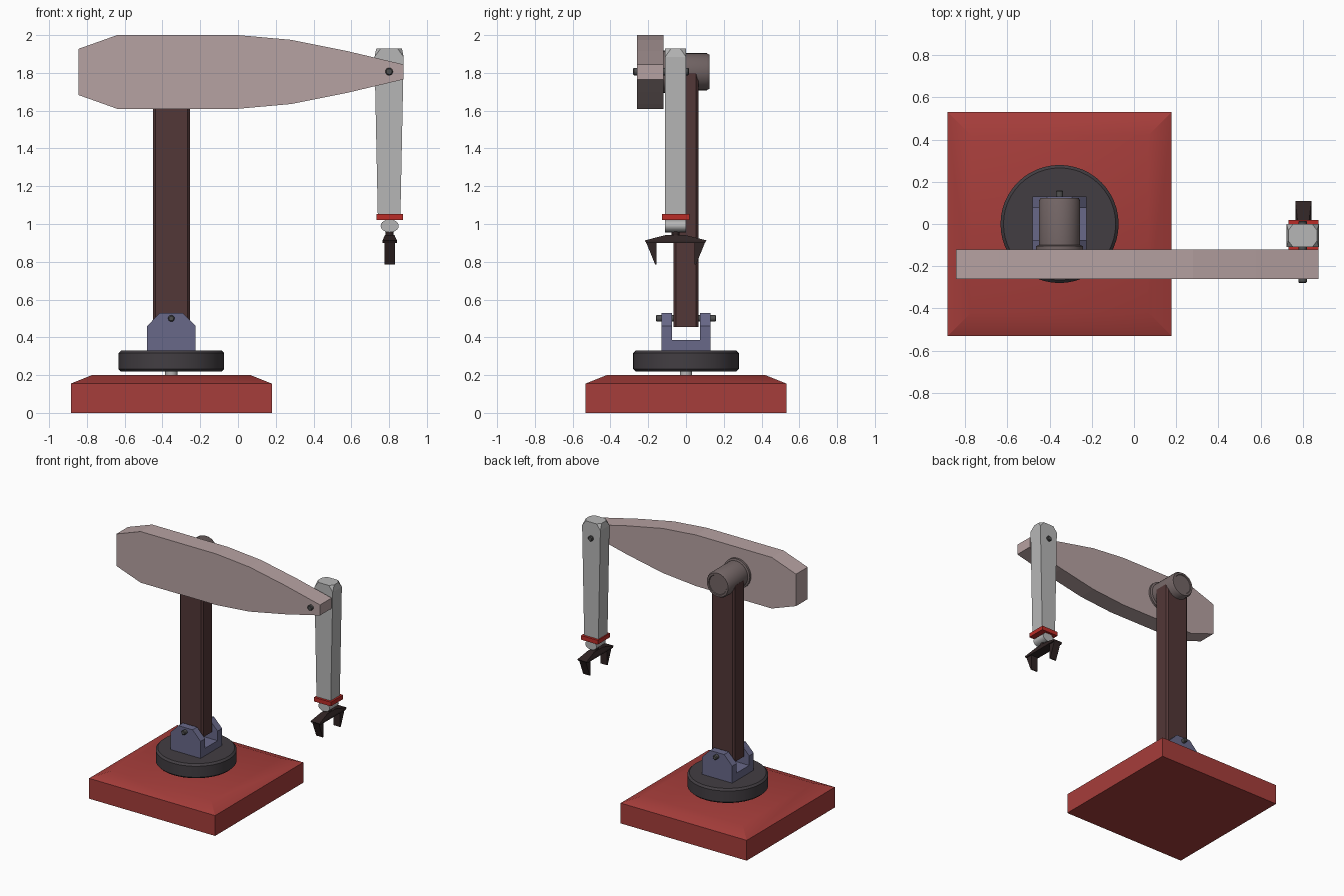
import bpy, bmesh
from math import cos, sin, pi, radians
from mathutils import Vector

if "Cube" in bpy.data.objects:
    bpy.data.objects.remove(bpy.data.objects["Cube"])

X0 = -0.353          # turntable / column axis
XF, YF = 0.80, -0.055  # forearm axis


def mat(name, rgb):
    m = bpy.data.materials.new(name)
    m.diffuse_color = (*rgb, 1)
    m.use_nodes = True
    m.node_tree.nodes["Principled BSDF"].inputs["Base Color"].default_value = m.diffuse_color
    return m


RED = mat("base red", (0.38, 0.047, 0.043))
COLLAR = mat("collar red", (0.5, 0.025, 0.02))
DARK = mat("dark rubber", (0.055, 0.048, 0.055))
BLUE = mat("blue grey", (0.14, 0.14, 0.25))
BROWN = mat("brown", (0.085, 0.038, 0.038))
PINK = mat("pink grey", (0.47, 0.36, 0.36))
MOTOR = mat("motor grey", (0.17, 0.13, 0.13))
LIGHT = mat("light grey", (0.47, 0.47, 0.47))
PIN = mat("pin grey", (0.08, 0.08, 0.08))
BLACK = mat("claw black", (0.03, 0.018, 0.018))


def finish(name, bm, material, angle=None):
    bmesh.ops.recalc_face_normals(bm, faces=bm.faces)
    me = bpy.data.meshes.new(name)
    bm.to_mesh(me)
    bm.free()
    ob = bpy.data.objects.new(name, me)
    bpy.context.collection.objects.link(ob)
    if material:
        me.materials.append(material)
    if angle:
        bpy.ops.object.select_all(action='DESELECT')
        ob.select_set(True)
        bpy.context.view_layer.objects.active = ob
        bpy.ops.object.shade_smooth_by_angle(angle=radians(angle))
    return ob


def prism(name, pts, place, a, b, material):
    """Extrude a 2D profile from a to b; place(u, v, w) gives the 3D point."""
    bm = bmesh.new()
    lo = [bm.verts.new(place(u, v, a)) for u, v in pts]
    hi = [bm.verts.new(place(u, v, b)) for u, v in pts]
    bm.faces.new(lo)
    bm.faces.new(hi)
    n = len(pts)
    for i in range(n):
        j = (i + 1) % n
        bm.faces.new((lo[i], lo[j], hi[j], hi[i]))
    return finish(name, bm, material)


def hull(name, pts, material, angle=None):
    bm = bmesh.new()
    for p in pts:
        bm.verts.new(p)
    bmesh.ops.convex_hull(bm, input=bm.verts)
    bmesh.ops.dissolve_limit(bm, angle_limit=0.01, verts=bm.verts, edges=bm.edges)
    return finish(name, bm, material, angle)


def rect(cx, cy, hx, hy, z):
    return [(cx + sx * hx, cy + sy * hy, z) for sx in (-1, 1) for sy in (-1, 1)]


def lathe(name, prof, center, axis, material, n=32, sx=1.0, sz=1.0):
    """Closed solid of revolution; prof is (radius, offset along axis)."""
    bm = bmesh.new()
    c = Vector(center)
    rings = []
    for r, h in prof:
        ring = []
        for i in range(n):
            u, v = r * cos(2 * pi * i / n) * sx, r * sin(2 * pi * i / n) * sz
            ring.append(bm.verts.new(c + Vector((u, v, h) if axis == 'Z' else (u, h, v))))
        rings.append(ring)
    for p, q in zip(rings, rings[1:]):
        for i in range(n):
            j = (i + 1) % n
            bm.faces.new((p[i], p[j], q[j], q[i]))
    bm.faces.new(rings[0])
    bm.faces.new(rings[-1])
    return finish(name, bm, material, 35)


xz = lambda u, v, w: (u, w, v)
yz = lambda u, v, w: (w, u, v)
xy = lambda u, v, w: (u, v, w)

# Base slab with sloped top border
hull("base", rect(X0, 0, .532, .532, 0) + rect(X0, 0, .532, .532, .155)
     + rect(X0, 0, .42, .42, .2), RED, 30)

# Turntable and its spindle
lathe("turntable_spindle", [(.033, .19), (.033, .23)], (X0, 0, 0), 'Z', LIGHT, 24)
lathe("turntable", [(.268, .22), (.28, .232), (.28, .316), (.266, .33)],
      (X0, 0, 0), 'Z', DARK, 48)

# U-shaped bracket: floor and two cheeks
hull("bracket_floor", rect(X0, 0, .128, .075, .33) + rect(X0, 0, .128, .075, .387), BLUE)
cheek = [(-.128, .33), (.128, .33), (.128, .46), (.06, .53), (-.06, .53), (-.128, .46)]
for side, label in ((-1, "front"), (1, "back")):
    prism("bracket_cheek_" + label, [(X0 + u, v) for u, v in cheek], xz,
          side * .075, side * .13, BLUE)
lathe("bracket_pin", [(.012, -.16), (.017, -.155), (.017, .155), (.012, .16)],
      (X0, 0, .5), 'Y', PIN, 16)

# Column with chamfered vertical edges
w, d, c = .098, .066, .013
prism("column", [(X0 + u, v) for u, v in (
    (-w, -d + c), (-w + c, -d), (w - c, -d), (w, -d + c),
    (w, d - c), (w - c, d), (-w + c, d), (-w, d - c))], xy, .455, 1.8, BROWN)

# Shoulder motor
lathe("shoulder_motor", [(.112, -.125), (.112, -.105), (.098, -.1), (.098, .11),
                         (.09, .124), (.075, .124), (.072, .119)],
      (X0, 0, 1.806), 'Y', MOTOR, 32)

# Upper arm, symmetric about its centre line
half = [(-.845, .122), (-.64, .195), (0, .195), (.28, .17), (.58, .11), (.875, .04)]
outline = [(x, 1.805 + h) for x, h in half] + [(x, 1.805 - h) for x, h in reversed(half)]
prism("upper_arm", outline, xz, -.26, -.12, PINK)
lathe("elbow_pin", [(.015, -.28), (.02, -.275), (.02, .01), (.015, .015)],
      (XF, 0, 1.807), 'Y', PIN, 16)

# Forearm: tapered box with cut top corners
top = [(XF + sx * a, YF + sy * b, 1.928) for sx in (-1, 1) for sy in (-1, 1)
       for a, b in ((.045, .055), (.068, .025))]
hull("forearm", rect(XF, YF, .06, .055, 1.05) + rect(XF, YF, .077, .055, 1.885) + top, LIGHT)
hull("wrist_collar", rect(XF + .003, YF, .071, .073, 1.02)
     + rect(XF + .003, YF, .071, .073, 1.052), COLLAR)

# Wrist barrel and neck
lathe("wrist_barrel", [(1, -.055), (1, .055)], (XF + .003, YF, .99), 'Y', LIGHT, 20, .048, .034)
lathe("wrist_neck", [(.021, .93), (.021, .962)], (XF + .003, YF, 0), 'Z', BLACK, 16)

# Gripper: roof-shaped bridge and two claws
hull("gripper_bridge", rect(XF + .003, YF, .038, .155, .9) + rect(XF + .003, YF, .038, .164, .913)
     + rect(XF + .003, YF, .025, .05, .942), BLACK)
for side, label in ((-1, "front"), (1, "back")):
    prism("claw_" + label, [(YF + side * u, v) for u, v in (
        (.1, .905), (.157, .905), (.108, .785), (.1, .785))], yz, XF - .025, XF + .031, BLACK)
